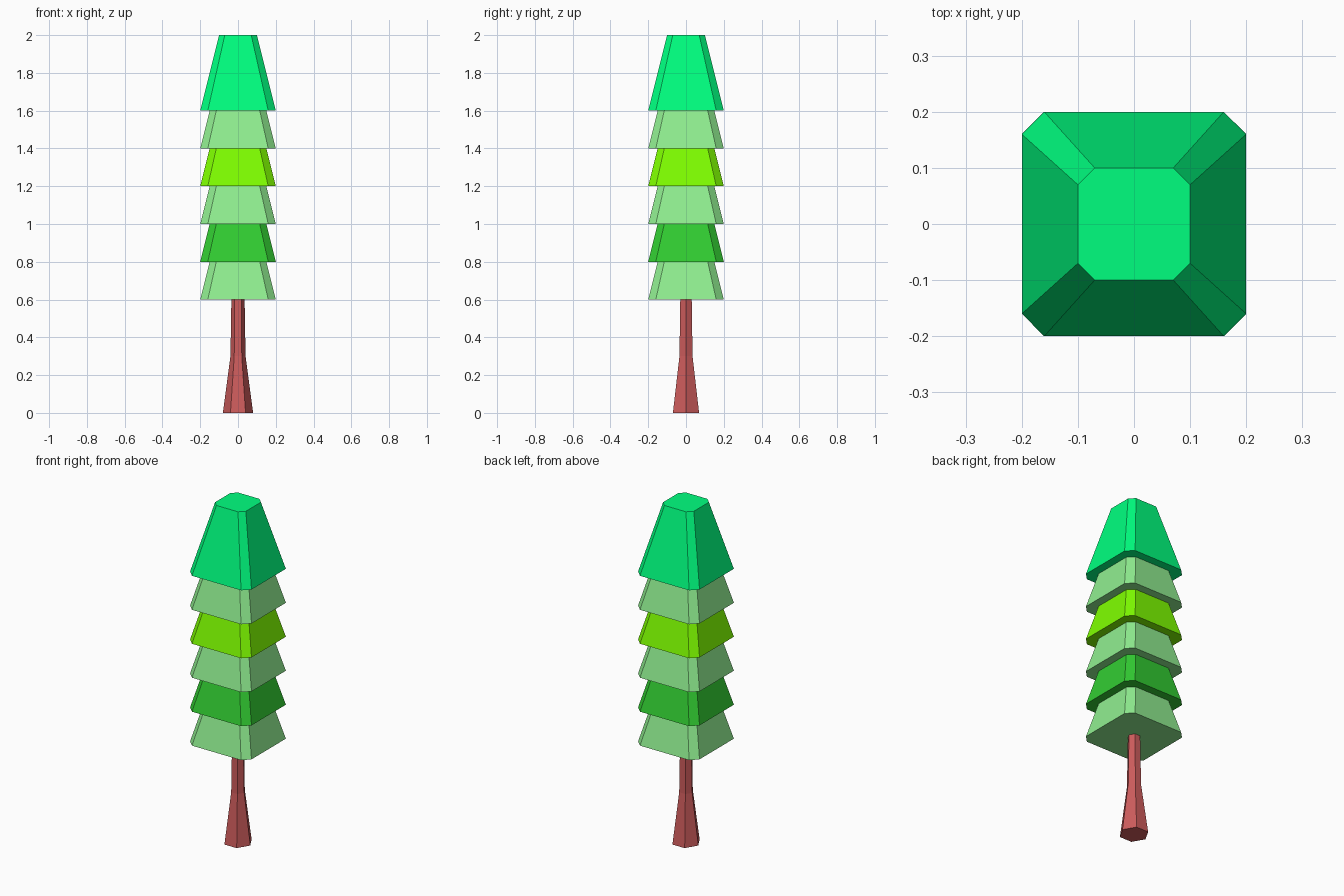
import bpy
from math import cos, sin, pi

if "Cube" in bpy.data.objects:
    bpy.data.objects.remove(bpy.data.objects["Cube"])


def material(name, rgb):
    # sRGB 0-255 to linear
    m = bpy.data.materials.new(name)
    lin = [(c / 255 / 12.92) if c < 11 else ((c / 255 + 0.055) / 1.055) ** 2.4 for c in rgb]
    m.diffuse_color = (*lin, 1)
    m.use_nodes = True
    m.node_tree.nodes["Principled BSDF"].inputs["Base Color"].default_value = m.diffuse_color
    return m


def loft(name, rings, mat):
    """Closed solid through a stack of (z, outline) rings."""
    n = len(rings[0][1])
    verts = [(x, y, z) for z, ring in rings for x, y in ring]
    faces = [tuple(reversed(range(n))), tuple(range(len(verts) - n, len(verts)))]
    for k in range(len(rings) - 1):
        for i in range(n):
            a, b = k * n + i, k * n + (i + 1) % n
            faces.append((a, b, b + n, a + n))
    mesh = bpy.data.meshes.new(name)
    mesh.from_pydata(verts, [], faces)
    mesh.materials.append(mat)
    obj = bpy.data.objects.new(name, mesh)
    bpy.context.collection.objects.link(obj)
    return obj


def chamfered_square(h, c):
    k = h - c
    return [(h, -k), (h, k), (k, h), (-k, h), (-h, k), (-h, -k), (-k, -h), (k, -h)]


def hexagon(r):
    return [(r * cos(i * pi / 3), r * sin(i * pi / 3)) for i in range(6)]


# Trunk: flared hexagonal base, slimmer stem above
bark = material("bark", (205, 92, 92))
loft("trunk", [(0, hexagon(0.08)), (0.3, hexagon(0.04)), (0.6, hexagon(0.035))], bark)

# Foliage: six identical tapered tiers, each nested into the next
pale = material("pale_green", (144, 238, 144))
tiers = [pale, material("mid_green", (50, 205, 50)),
         pale, material("yellow_green", (127, 255, 0)),
         pale, material("spring_green", (0, 255, 127))]
for i, mat in enumerate(tiers):
    z = 0.6 + 0.2 * i
    loft(f"foliage_tier_{i + 1}",
         [(z, chamfered_square(0.2, 0.04)), (z + 0.4, chamfered_square(0.1, 0.03))], mat)
